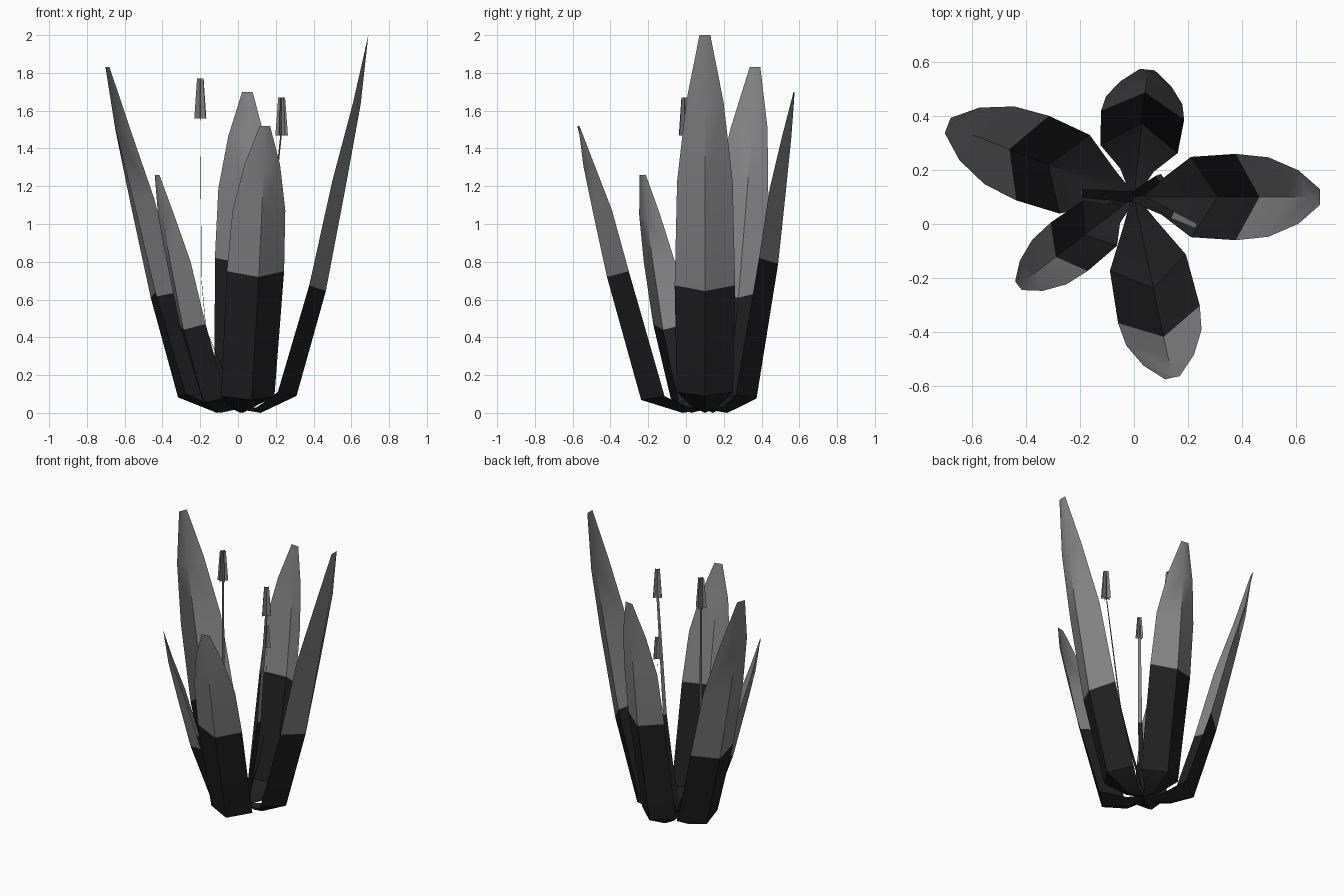
import bpy, bmesh, math
from mathutils import Vector

cube = bpy.data.objects.get("Cube")
if cube:
    bpy.data.objects.remove(cube, do_unlink=True)

HEART = Vector((0.0, 0.1, 0.0))      # point where all parts meet


def material(name, value):
    mat = bpy.data.materials.new(name)
    mat.use_nodes = True
    color = (value, value, value, 1)
    mat.diffuse_color = color
    bsdf = mat.node_tree.nodes["Principled BSDF"]
    bsdf.inputs["Base Color"].default_value = color
    bsdf.inputs["Roughness"].default_value = 0.8
    return mat


MATS = [material("charcoal", 0.014), material("mid grey", 0.23)]


def place(angle, out, side, z):
    """Point at a distance outwards and sideways from the heart."""
    a = math.radians(angle)
    outward = Vector((math.cos(a), math.sin(a), 0))
    sideways = Vector((-math.sin(a), math.cos(a), 0))
    return HEART + outward * out + sideways * side + Vector((0, 0, z))


def strip(bm, rows, dark_rows):
    """Skin rows of points; the first dark_rows bands are charcoal."""
    grid = [[bm.verts.new(p) for p in row] for row in rows]
    for i, (low, high) in enumerate(zip(grid, grid[1:])):
        for j in range(len(low) - 1):
            face = bm.faces.new((low[j], low[j + 1], high[j + 1], high[j]))
            face.material_index = 0 if i < dark_rows else 1


def finish(bm, name, smooth):
    mesh = bpy.data.meshes.new(name)
    bm.to_mesh(mesh)
    bm.free()
    for mat in MATS:
        mesh.materials.append(mat)
    obj = bpy.data.objects.new(name, mesh)
    bpy.context.collection.objects.link(obj)
    if smooth:
        bpy.ops.object.select_all(action='DESELECT')
        obj.select_set(True)
        bpy.context.view_layer.objects.active = obj
        bpy.ops.object.shade_smooth_by_angle(angle=math.radians(40))


def petal(name, angle, height, base_r, mid_r, mid_z, tip_r, half):
    """Cupped petal, three points across: edge, spine, edge."""
    def upper(rf, zf):
        return mid_r + (tip_r - mid_r) * rf, mid_z + (height - mid_z) * zf

    r1, z1 = upper(0.47, 0.41)
    r2, z2 = upper(0.82, 0.73)
    # spine radius, spine height, half width, edge inset, edge lift
    sections = [
        (0.0, 0.02, 0.01, 0.0, 0.0),
        (0.12, 0.0, half * 0.4, 0.02, 0.03),
        (base_r, 0.045 * height, half * 0.93, half * 0.62, 0.02),
        (mid_r, mid_z, half, half * 0.55, 0.03),
        (r1, z1, half * 0.92, half * 0.45, 0.025),
        (r2, z2, half * 0.62, half * 0.25, 0.01),
        (tip_r, height, half * 0.18, 0.0, 0.0),
    ]
    rows = [[place(angle, r - inset, -w, z + lift),
             place(angle, r, 0, z),
             place(angle, r - inset, w, z + lift)]
            for r, z, w, inset, lift in sections]
    bm = bmesh.new()
    strip(bm, rows, 3)
    finish(bm, name, True)


def stamen(name, angle, height, reach, low_bend, high_bend):
    """Ribbon filament carrying an anther of three crossed plates."""
    bm = bmesh.new()
    path = [(0.0, 0.02, 0.02), (low_bend, 0.25, 0.017),
            (high_bend, 0.4, 0.014), (1.0, 0.9, 0.009)]
    strip(bm, [[place(angle, reach * r, s * w, height * z) for s in (-1, 1)]
               for r, z, w in path], 2)
    top = place(angle, reach, 0, 0)
    for turn in (0, 60, 120):
        a = math.radians(angle + 90 + turn)
        across = Vector((math.cos(a), math.sin(a), 0))
        rows = [[top + across * s * w * height + Vector((0, 0, z * height))
                 for s in (-1, 1)]
                for w, z in ((0.02, 0.88), (0.011, 1.0))]
        strip(bm, rows, 0)
    finish(bm, name, False)


# Petals
petal("left_petal", 0, 2.0, 0.31, 0.465, 0.645, 0.69, 0.16)
petal("right_back_petal", 159, 1.83, 0.34, 0.495, 0.61, 0.74, 0.168)
petal("back_petal", 84, 1.7, 0.275, 0.39, 0.79, 0.475, 0.155)
petal("front_petal", -78, 1.52, 0.345, 0.53, 0.72, 0.685, 0.155)
petal("right_front_petal", 217.5, 1.26, 0.23, 0.365, 0.44, 0.54, 0.113)

# Stamens
stamen("right_stamen", 176, 1.77, 0.2, 0.85, 0.97)
stamen("left_stamen", -25, 1.67, 0.255, 0.4, 0.62)
stamen("back_stamen", 37, 1.29, 0.131, 0.6, 0.85)
